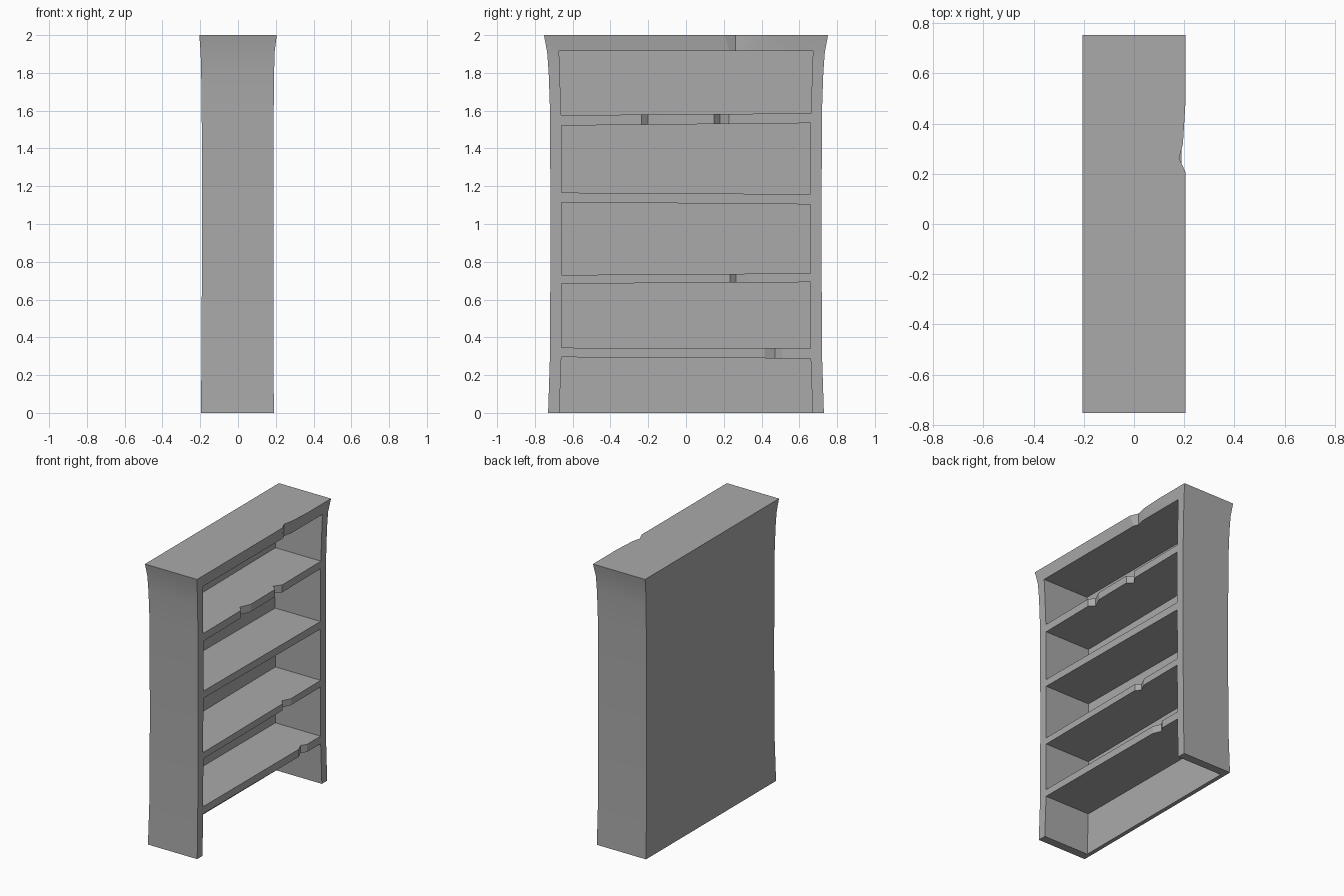
import bpy
import bmesh

cube = bpy.data.objects.get("Cube")
if cube:
    bpy.data.objects.remove(cube, do_unlink=True)

wood = bpy.data.materials.new("plain grey")
wood.use_nodes = True
GREY = (0.4, 0.4, 0.4, 1)
wood.diffuse_color = GREY
wood.node_tree.nodes["Principled BSDF"].inputs["Base Color"].default_value = GREY


def loft(name, rings):
    """Closed solid through rings of matching corner counts."""
    bm = bmesh.new()
    loops = [[bm.verts.new(p) for p in ring] for ring in rings]
    n = len(loops[0])
    for low, high in zip(loops, loops[1:]):
        for i in range(n):
            j = (i + 1) % n
            bm.faces.new((low[i], low[j], high[j], high[i]))
    bm.faces.new(loops[0][::-1])
    bm.faces.new(loops[-1])
    bmesh.ops.recalc_face_normals(bm, faces=bm.faces)
    mesh = bpy.data.meshes.new(name)
    bm.to_mesh(mesh)
    bm.free()
    mesh.materials.append(wood)
    obj = bpy.data.objects.new(name, mesh)
    bpy.context.collection.objects.link(obj)
    return obj


def cut(target, cutter):
    """Subtract a helper solid and discard it."""
    cutter.hide_render = True
    mod = target.modifiers.new("cut", "BOOLEAN")
    mod.operation = "DIFFERENCE"
    mod.solver = "EXACT"
    mod.object = cutter
    bpy.context.view_layer.objects.active = target
    bpy.ops.object.modifier_apply(modifier=mod.name)
    bpy.data.objects.remove(cutter, do_unlink=True)


# Outer case with a flared crown: height, back x, front x, half width
levels = [
    (0, -0.197, 0.19, 0.73), (0.28, -0.193, 0.188, 0.721),
    (0.9, -0.191, 0.188, 0.717), (1.6, -0.192, 0.189, 0.72),
    (1.8, -0.195, 0.191, 0.727), (1.91, -0.198, 0.194, 0.735),
    (2, -0.205, 0.205, 0.752),
]
case = loft("bookcase", [
    [(back, -w, z), (front, -w, z), (front, w, z), (back, w, z)]
    for z, back, front, w in levels])

# Compartments: floor left/right, ceiling left/right, half widths
bays = [
    (-0.05, -0.05, 0.295, 0.288, 0.672, 0.66),
    (0.345, 0.342, 0.684, 0.692, 0.66, 0.658),
    (0.73, 0.739, 1.115, 1.104, 0.66, 0.658),
    (1.166, 1.158, 1.521, 1.534, 0.658, 0.658),
    (1.576, 1.586, 1.916, 1.916, 0.661, 0.672),
]
BACK, OUT = -0.168, 0.4
for fl, fr, cl, cr, wf, wc in bays:
    floor = [(BACK, -wf, fl), (OUT, -wf, fl), (OUT, wf, fr), (BACK, wf, fr)]
    ceiling = [(BACK, -wc, cl), (OUT, -wc, cl), (OUT, wc, cr), (BACK, wc, cr)]
    cut(case, loft("bay_cutter", [floor, ceiling]))

# Worn chips along the front edges: low z, high z, plan outline
chips = [
    (1.9, 2.1, [(0.208, 0.2), (0.18, 0.262), (0.195, 0.32), (0.206, 0.5)]),
    (1.5, 1.6, [(0.192, -0.24), (0.155, -0.2), (0.192, -0.12)]),
    (1.5, 1.6, [(0.192, 0.145), (0.15, 0.18), (0.192, 0.23)]),
    (0.67, 0.76, [(0.19, 0.23), (0.158, 0.265), (0.19, 0.33)]),
    (0.27, 0.36, [(0.19, 0.41), (0.163, 0.47), (0.19, 0.51)]),
]
for low, high, edge in chips:
    plan = [(OUT, edge[0][1])] + edge + [(OUT, edge[-1][1])]
    cut(case, loft("chip_cutter", [[(x, y, z) for x, y in plan]
                                   for z in (low, high)]))

# Smooth the flare, keep the corners crisp
bpy.ops.object.select_all(action="DESELECT")
case.select_set(True)
bpy.context.view_layer.objects.active = case
bpy.ops.object.shade_smooth_by_angle(angle=0.3)
